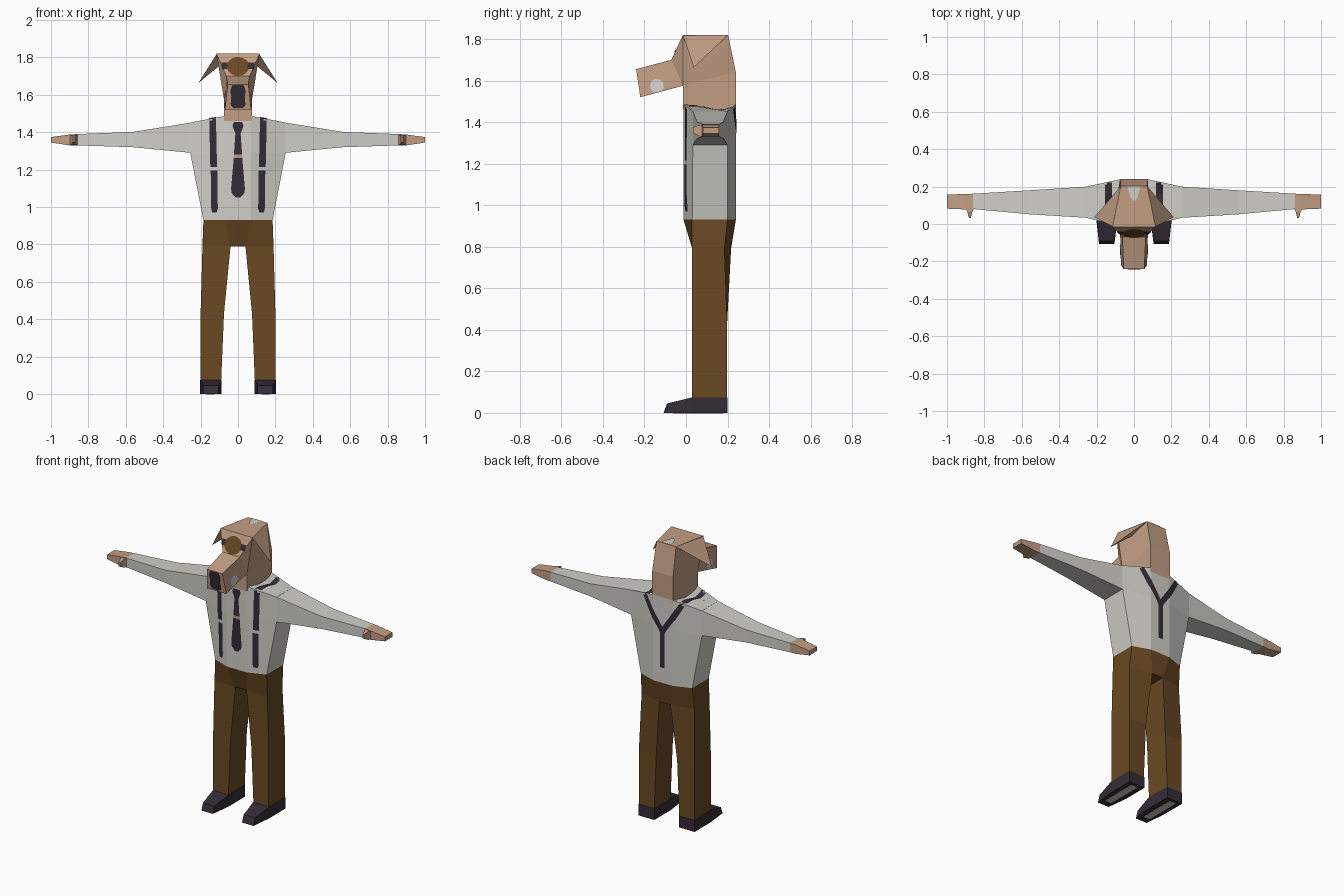
import bpy, bmesh, math
from mathutils import Vector
from mathutils.bvhtree import BVHTree

if "Cube" in bpy.data.objects:
    bpy.data.objects.remove(bpy.data.objects["Cube"])


def material(name, rgb):
    m = bpy.data.materials.new(name)
    lin = [((c / 255 + 0.055) / 1.055) ** 2.4 for c in rgb]
    m.diffuse_color = (*lin, 1)
    m.use_nodes = True
    m.node_tree.nodes["Principled BSDF"].inputs["Base Color"].default_value = m.diffuse_color
    return m


SHIRT = material("shirt_grey", (208, 207, 200))
TAN = material("tan_fur", (194, 158, 132))
BROWN = material("trouser_brown", (106, 72, 35))
DARK = material("dark_plum", (52, 44, 56))


def finish(name, bm, mat, mirror=False):
    me = bpy.data.meshes.new(name)
    bm.to_mesh(me)
    bm.free()
    me.materials.append(mat)
    ob = bpy.data.objects.new(name, me)
    bpy.context.collection.objects.link(ob)
    if mirror:
        ob.modifiers.new("mirror", 'MIRROR')
    return ob


def loft(name, rings, mat, mirror=False):
    """Skin matching rings of points and cap both ends."""
    bm = bmesh.new()
    vs = [[bm.verts.new(p) for p in r] for r in rings]
    n = len(vs[0])
    for a, b in zip(vs, vs[1:]):
        for i in range(n):
            j = (i + 1) % n
            bm.faces.new((a[i], a[j], b[j], b[i]))
    bm.faces.new(vs[0])
    bm.faces.new(vs[-1])
    bmesh.ops.recalc_face_normals(bm, faces=bm.faces)
    return finish(name, bm, mat, mirror)


def rect(x, y0, y1, z0, z1):
    return [(x, y0, z0), (x, y1, z0), (x, y1, z1), (x, y0, z1)]


def octagon(xi, xo, ys, zi, zo):
    """Body section: inner columns at xi, outer columns at xo."""
    fi, fo, bo, bi = ys
    return [(-xi, fi, zi), (xi, fi, zi), (xo, fo, zo), (xo, bo, zo),
            (xi, bi, zi), (-xi, bi, zi), (-xo, bo, zo), (-xo, fo, zo)]


def decal(name, target, axis, side, rows, mat, cols=4, step=0.012):
    """Thin painted plate: rows of (u0, u1, v) projected onto the target."""
    tree = BVHTree.FromObject(target, bpy.context.evaluated_depsgraph_get())
    out = Vector([side if i == axis else 0 for i in range(3)])
    dense = []
    for a, b in zip(rows, rows[1:]):
        n = max(1, math.ceil(abs(b[2] - a[2]) / step))
        dense += [[p + (q - p) * k / n for p, q in zip(a, b)] for k in range(n)]
    dense.append(rows[-1])
    bm = bmesh.new()
    grid = []
    for u0, u1, v in dense:
        line = []
        for c in range(cols + 1):
            p = [u0 + (u1 - u0) * c / cols, v]
            p.insert(axis, side * 3)
            hit = tree.ray_cast(Vector(p), -out)[0]
            line.append(bm.verts.new(hit + out * 0.004) if hit else None)
        grid.append(line)
    for a, b in zip(grid, grid[1:]):
        for i in range(cols):
            q = (a[i], a[i + 1], b[i + 1], b[i])
            if all(q):
                f = bm.faces.new(q)
                f.normal_update()
                if f.normal.dot(out) < 0:
                    f.normal_flip()
    return finish(name, bm, mat)


def ellipse(u, v, ru, rv, n=10):
    rows = []
    for k in range(n + 1):
        t = math.pi * (0.04 + 0.92 * k / n)
        w = ru * math.sin(t)
        rows.append((u - w, u + w, v - rv * math.cos(t)))
    return rows


# Shirt body and sleeves
waist = octagon(0.07, 0.185, (-0.012, 0.03, 0.2, 0.24), 0.93, 0.93)
torso = loft("shirt_body", [
    waist,
    octagon(0.07, 0.255, (-0.012, 0.033, 0.2, 0.24), 1.29, 1.29),
    octagon(0.07, 0.255, (-0.012, 0.033, 0.2, 0.24), 1.487, 1.452)], SHIRT)
loft("sleeve", [rect(0.25, 0.033, 0.2, 1.29, 1.452),
                rect(0.56, 0.052, 0.18, 1.32, 1.402),
                rect(0.86, 0.08, 0.162, 1.33, 1.39)], SHIRT, True)

# Hands and thumbs
loft("hand", [rect(0.86, 0.08, 0.162, 1.33, 1.39),
              rect(0.9, 0.078, 0.16, 1.33, 1.388),
              rect(1.0, 0.082, 0.158, 1.345, 1.374)], TAN, True)
loft("thumb", [
    [(0.855, 0.085, 1.332), (0.9, 0.085, 1.332), (0.9, 0.085, 1.386), (0.855, 0.085, 1.386)],
    [(0.865, 0.065, 1.332), (0.892, 0.065, 1.332), (0.892, 0.065, 1.386), (0.865, 0.065, 1.386)],
    [(0.872, 0.033, 1.348), (0.882, 0.033, 1.348), (0.882, 0.033, 1.375), (0.872, 0.033, 1.375)],
], TAN, True)

# Trousers
loft("trouser_hips", [waist, octagon(0.04, 0.19, (0.03, 0.03, 0.185, 0.217), 0.79, 0.79)], BROWN)
loft("trouser_leg", [
    [(xi, 0.03, z), (xo, 0.03, z), (xo, yo, z), (xi, yi, z)]
    for z, xi, xo, yo, yi in ((0.79, 0.04, 0.19, 0.185, 0.217),
                              (0.43, 0.075, 0.2, 0.198, 0.198),
                              (0.07, 0.09, 0.2, 0.198, 0.198))], BROWN, True)

# Shoes with pale sole strips
loft("shoe", [
    [(a, yb, 0), (b, yb, 0), (b, yt, zt), (a, yt, zt)]
    for yb, yt, zt, a, b in ((0.2, 0.2, 0.075, 0.088, 0.202),
                             (0.03, 0.03, 0.075, 0.088, 0.202),
                             (-0.108, -0.092, 0.045, 0.105, 0.187))], DARK, True)
loft("shoe_sole", [
    [(a, y, 0.0), (b, y, 0.0), (b, y, -0.003), (a, y, -0.003)]
    for y, a, b in ((0.18, 0.125, 0.17), (-0.06, 0.125, 0.17))], SHIRT, True)

# Head: neck, skull and muzzle in one closed skin
pts = [(0.075, -0.015, 1.46), (0.075, 0.24, 1.46),
       (0.075, -0.015, 1.575), (0.075, 0.24, 1.64),
       (0.115, -0.015, 1.82), (0.07, 0.203, 1.82),
       (0.062, -0.07, 1.70), (0.055, -0.24, 1.655), (0.07, -0.22, 1.52)]
bm = bmesh.new()
R = [bm.verts.new(p) for p in pts]
L = [bm.verts.new((-x, y, z)) for x, y, z in pts]
for face in ((0, 1, 3, 2), (2, 3, 5, 4), (2, 4, 6), (2, 6, 7, 8)):
    bm.faces.new([R[i] for i in face])
    bm.faces.new([L[i] for i in reversed(face)])
outline = (0, 2, 8, 7, 6, 4, 5, 3, 1)
for i, j in zip(outline, outline[1:] + outline[:1]):
    bm.faces.new((R[i], R[j], L[j], L[i]))
bmesh.ops.recalc_face_normals(bm, faces=bm.faces)
head = finish("head", bm, TAN)

# Drooping ears
bm = bmesh.new()
e = [bm.verts.new(p) for p in ((0.113, -0.015, 1.82), (0.07, 0.203, 1.82),
                               (0.212, 0.037, 1.663), (0.088, 0.08, 1.765))]
for f in ((0, 1, 2), (0, 2, 3), (1, 3, 2), (0, 3, 1)):
    bm.faces.new([e[i] for i in f])
bmesh.ops.recalc_face_normals(bm, faces=bm.faces)
finish("ear", bm, TAN, True)

# Face markings
decal("face_patch", head, 1, -1, ellipse(0, 1.752, 0.06, 0.05), BROWN, 6)
decal("nose", head, 1, -1, [(-0.025, 0.025, 1.53), (-0.04, 0.04, 1.545), (-0.036, 0.036, 1.59),
                            (-0.042, 0.042, 1.62), (-0.03, 0.03, 1.653)], DARK)
decal("crown_patch", head, 2, 1, [(-0.006, 0.006, 0.125), (-0.02, 0.02, 0.145),
                                  (-0.035, 0.035, 0.2)], SHIRT)

# Braces, eyes and muzzle spots on both sides
for s, tag in ((1, "left"), (-1, "right")):
    decal("eye_" + tag, head, 1, -1,
          [(s * 0.052, s * 0.082, 1.738), (s * 0.052, s * 0.09, 1.772)], DARK)
    decal("muzzle_spot_" + tag, head, 0, s, ellipse(-0.14, 1.575, 0.033, 0.033), SHIRT)
    decal("brace_front_low_" + tag, torso, 1, -1,
          [(s * 0.115, s * 0.138, 0.97), (s * 0.108, s * 0.143, 0.99),
           (s * 0.11, s * 0.146, 1.195)], DARK)
    decal("brace_front_high_" + tag, torso, 1, -1,
          [(s * 0.112, s * 0.148, 1.215), (s * 0.118, s * 0.154, 1.474)], DARK)
    decal("brace_shoulder_" + tag, torso, 2, 1,
          [(s * 0.118, s * 0.154, 0.004), (s * 0.118, s * 0.154, 0.222)], DARK)
    decal("brace_back_" + tag, torso, 1, 1,
          [(s * 0.118, s * 0.156, 1.474), (s * 0.05, s * 0.095, 1.37),
           (s * -0.012, s * 0.03, 1.28), (s * -0.016, s * 0.016, 1.255)], DARK, 8)
decal("brace_back_stem", torso, 1, 1, [(-0.017, 0.017, 1.26), (-0.017, 0.017, 1.03)], DARK)

# Tie with a small chevron
decal("tie_knot", torso, 1, -1, [(-0.022, 0.022, 1.455), (-0.03, 0.03, 1.435),
                                 (-0.014, 0.014, 1.392)], DARK)
decal("tie_upper", torso, 1, -1, [(-0.014, 0.014, 1.392), (-0.022, 0.022, 1.28)], DARK)
decal("tie_blade", torso, 1, -1, [(-0.025, 0.025, 1.235), (-0.037, 0.037, 1.1),
                                  (-0.034, 0.034, 1.075), (-0.012, 0.012, 1.05)], DARK)
decal("tie_chevron", torso, 1, -1, [(-0.022, 0.022, 1.28), (-0.025, 0.025, 1.262)], TAN)
decal("tie_band", torso, 1, -1, [(-0.025, 0.025, 1.262), (-0.025, 0.025, 1.235)], DARK)
